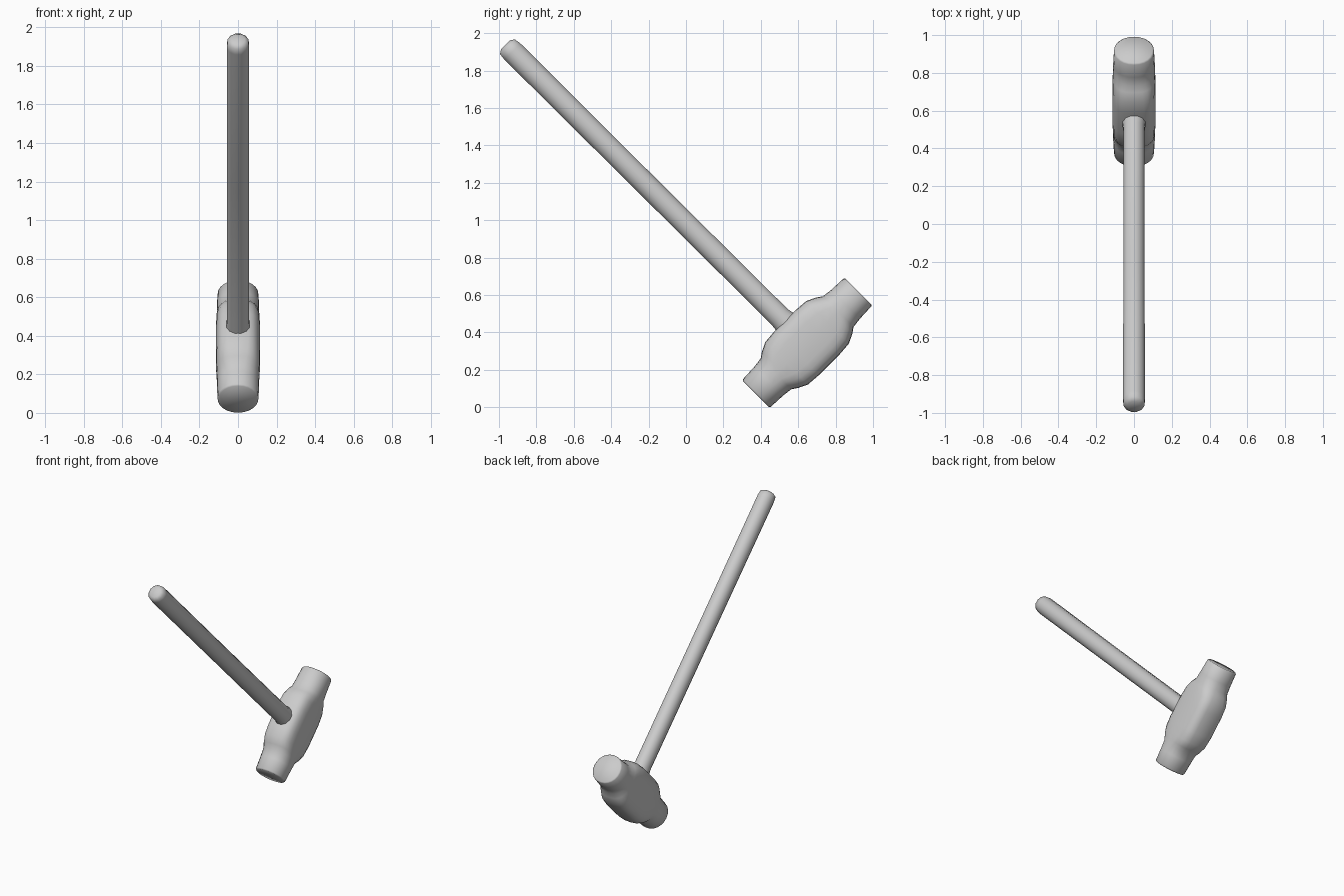
import bpy, bmesh, math
from mathutils import Matrix, Vector

if "Cube" in bpy.data.objects:
    bpy.data.objects.remove(bpy.data.objects["Cube"])

steel = bpy.data.materials.new("light_grey")
steel.diffuse_color = (0.6, 0.6, 0.6, 1)
steel.use_nodes = True
steel.node_tree.nodes["Principled BSDF"].inputs["Base Color"].default_value = steel.diffuse_color

S = math.sqrt(0.5)
CENTRE = Vector((0, 0.6475, 0.345))       # middle of the head
HEAD_AXIS = Vector((0, S, S))
HANDLE_AXIS = Vector((0, -S, S))
SIDE = Vector((1, 0, 0))


def loft(name, sections, axis, across, sides, turn=0.0, angle=40):
    """Skin superellipse rings: (distance, half width x, half depth, depth shift, squareness)."""
    bm = bmesh.new()
    rings = []
    for t, a, b, shift, n in sections:
        ring = []
        for i in range(sides):
            ang = 2 * math.pi * (i + turn) / sides
            c, s = math.cos(ang), math.sin(ang)
            p = a * math.copysign(abs(c) ** (2 / n), c)
            q = b * math.copysign(abs(s) ** (2 / n), s) + shift
            ring.append(bm.verts.new(CENTRE + axis * t + SIDE * p + across * q))
        rings.append(ring)
    for r0, r1 in zip(rings, rings[1:]):
        for i in range(sides):
            j = (i + 1) % sides
            bm.faces.new((r0[i], r0[j], r1[j], r1[i]))
    bm.faces.new(rings[0])
    bm.faces.new(rings[-1])
    bmesh.ops.recalc_face_normals(bm, faces=bm.faces)
    mesh = bpy.data.meshes.new(name)
    bm.to_mesh(mesh)
    bm.free()
    obj = bpy.data.objects.new(name, mesh)
    bpy.context.collection.objects.link(obj)
    mesh.materials.append(steel)
    bpy.ops.object.select_all(action='DESELECT')
    obj.select_set(True)
    bpy.context.view_layer.objects.active = obj
    bpy.ops.object.shade_smooth_by_angle(angle=math.radians(angle))
    return obj


# Head: round striking faces, swelling to a boxy middle; mirrored about its centre
half = [(0.388, 0.098, 0.098, 0, 2.1), (0.38, 0.106, 0.105, 0, 2.1),
        (0.29, 0.110, 0.109, 0, 2.2), (0.235, 0.110, 0.116, 0, 2.4),
        (0.205, 0.112, 0.137, 0, 2.8), (0.155, 0.114, 0.161, 0, 3.3),
        (0.08, 0.115, 0.167, 0, 3.6)]
head = [(-t, *rest) for t, *rest in half] + half[::-1]
loft("hammer_head", head, HEAD_AXIS, HANDLE_AXIS, 24, angle=50)

# Handle: long shaft with a slight flare at the head and a chamfered butt
shaft = [(0.10, 0.062, 0.068, -0.005, 2), (0.165, 0.062, 0.068, -0.005, 2),
         (0.20, 0.058, 0.062, -0.006, 2), (1.2, 0.058, 0.062, -0.010, 2),
         (2.215, 0.060, 0.063, -0.013, 2), (2.252, 0.056, 0.058, -0.014, 2),
         (2.266, 0.036, 0.036, -0.014, 2)]
loft("handle", shaft, HANDLE_AXIS, HEAD_AXIS, 12, turn=0.5, angle=60)
